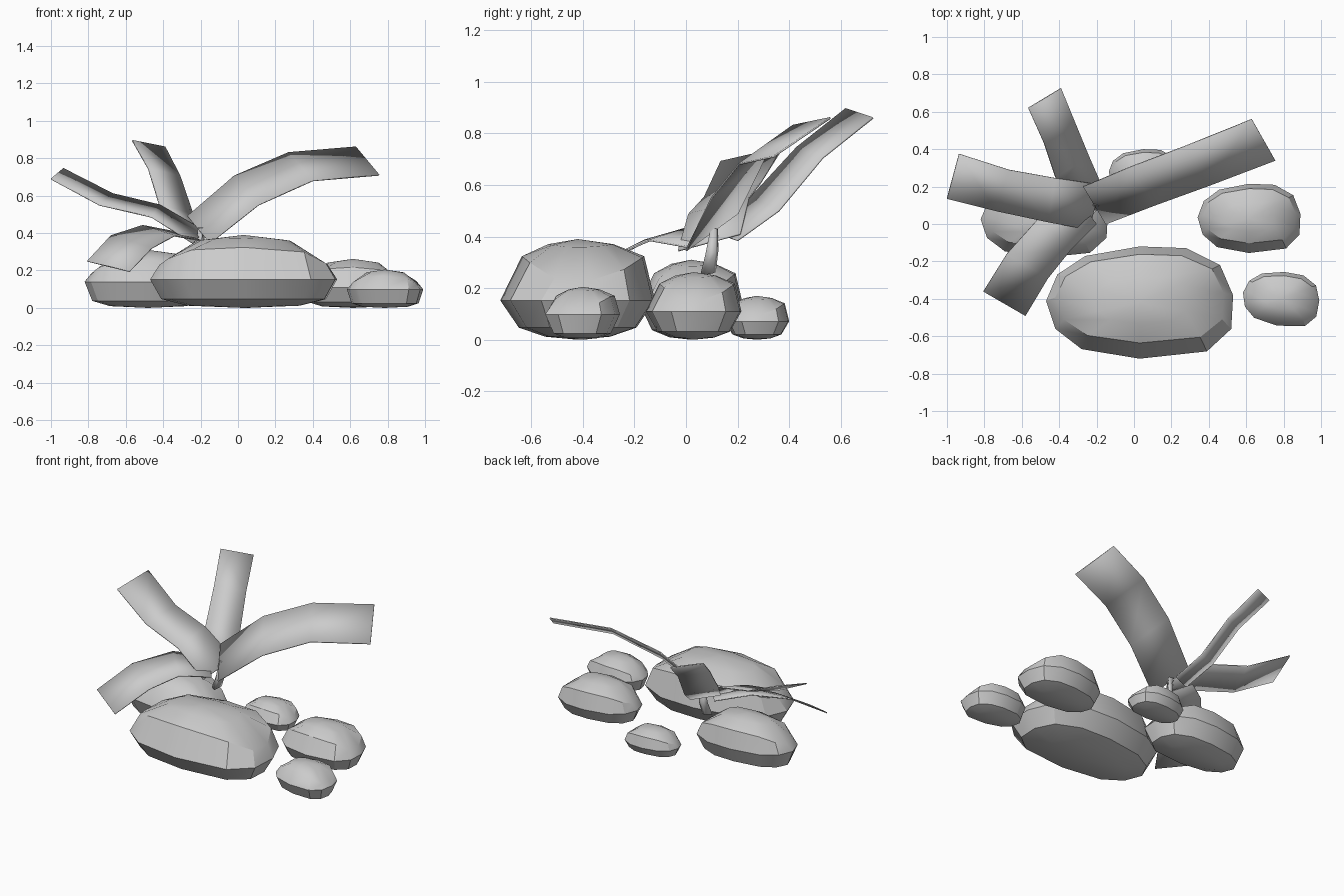
import bpy, bmesh, math
from mathutils import Matrix

cube = bpy.data.objects.get("Cube")
if cube:
    bpy.data.objects.remove(cube, do_unlink=True)

grey = bpy.data.materials.new("plain grey")
grey.use_nodes = True
colour = (0.6, 0.6, 0.6, 1)
grey.diffuse_color = colour
grey.node_tree.nodes["Principled BSDF"].inputs["Base Color"].default_value = colour


def finish(name, bm, angle):
    bmesh.ops.recalc_face_normals(bm, faces=bm.faces)
    mesh = bpy.data.meshes.new(name)
    bm.to_mesh(mesh)
    bm.free()
    mesh.materials.append(grey)
    obj = bpy.data.objects.new(name, mesh)
    bpy.context.collection.objects.link(obj)
    bpy.ops.object.select_all(action="DESELECT")
    obj.select_set(True)
    bpy.context.view_layer.objects.active = obj
    bpy.ops.object.shade_smooth_by_angle(angle=math.radians(angle))
    return obj


# Footprint shared by every rock, within a unit square
OUTLINE = [(-1, .03), (-.9, -.47), (-.62, -.83), (0, -1), (.72, -.87), (.98, -.47),
           (1, .13), (.86, .67), (.5, .97), (0, 1), (-.58, .83), (-.88, .5)]


def rock(name, centre, half, height, waist, turn=0):
    # Each ring: height, x scale, y scale, y shift, drop towards the ends
    rings = [(.03, .6, .42, 0, 0), (.12, .88, .76, 0, 0), (waist, 1, 1, 0, 0),
             (.83, .9, .79, .07, .24), (.95, .5, .42, .04, .03)]
    bm = bmesh.new()
    loops = []
    for z, sx, sy, shift, drop in rings:
        loops.append([bm.verts.new((x * sx, y * sy + shift, z - drop * x ** 4))
                      for x, y in OUTLINE])
    n = len(OUTLINE)
    for low, high in zip(loops, loops[1:]):
        for i in range(n):
            j = (i + 1) % n
            bm.faces.new((low[i], low[j], high[j], high[i]))
    # Close the underside and crown with fans
    for loop, z in ((loops[0], 0), (loops[-1], 1)):
        tip = bm.verts.new((0, 0, z))
        for i in range(n):
            bm.faces.new((loop[i], loop[(i + 1) % n], tip))
    bm.transform(Matrix.Translation((*centre, 0))
                 @ Matrix.Rotation(math.radians(turn), 4, "Z")
                 @ Matrix.Diagonal((*half, height, 1)))
    finish(name, bm, 32)


rock("large_front_rock", (.03, -.42), (.5, .3), .39, .39)
rock("left_rock", (-.48, .02), (.34, .2), .31, .45)
rock("right_rock", (.615, .03), (.275, .185), .262, .42)
rock("small_right_rock", (.785, -.4), (.205, .145), .205, .48, -8)
rock("small_back_rock", (.05, .275), (.185, .125), .17, .42)


# Leaves: bent flat strips running from the crown to the tip
def strip(name, edge_a, edge_b, thickness):
    bm = bmesh.new()
    a = [bm.verts.new(p) for p in edge_a]
    b = [bm.verts.new(p) for p in edge_b]
    for i in range(len(a) - 1):
        bm.faces.new((a[i], a[i + 1], b[i + 1], b[i]))
    obj = finish(name, bm, 35)
    solid = obj.modifiers.new("Thickness", "SOLIDIFY")
    solid.thickness = thickness
    solid.offset = 0


strip("right_leaf",
      [(-.15, 0, .345), (.11, .1, .55), (.4, .205, .68), (.755, .34, .71)],
      [(-.27, .2, .49), (-.02, .305, .705), (.27, .415, .83), (.63, .56, .86)], .007)
strip("back_leaf",
      [(-.17, .2, .385), (-.24, .36, .5), (-.31, .53, .705), (-.39, .725, .86)],
      [(-.33, .1, .42), (-.42, .25, .55), (-.48, .43, .745), (-.565, .62, .895)], .007)
strip("left_leaf",
      [(-.24, -.03, .345), (-.46, .01, .485), (-.74, .07, .55), (-1, .135, .69)],
      [(-.18, .21, .41), (-.42, .245, .55), (-.67, .29, .61), (-.935, .375, .745)], .007)
strip("front_leaf",
      [(-.2, 0, .36), (-.34, -.14, .385), (-.46, -.29, .32), (-.58, -.49, .195)],
      [(-.33, .17, .405), (-.51, .03, .44), (-.68, -.16, .385), (-.805, -.36, .25)], .007)

# Short stem joining the leaves to the rock behind
strip("stem",
      [(-.23, .06, .25), (-.21, .08, .33), (-.2, .1, .43)],
      [(-.21, .11, .26), (-.19, .12, .34), (-.2, .12, .43)], .03)
